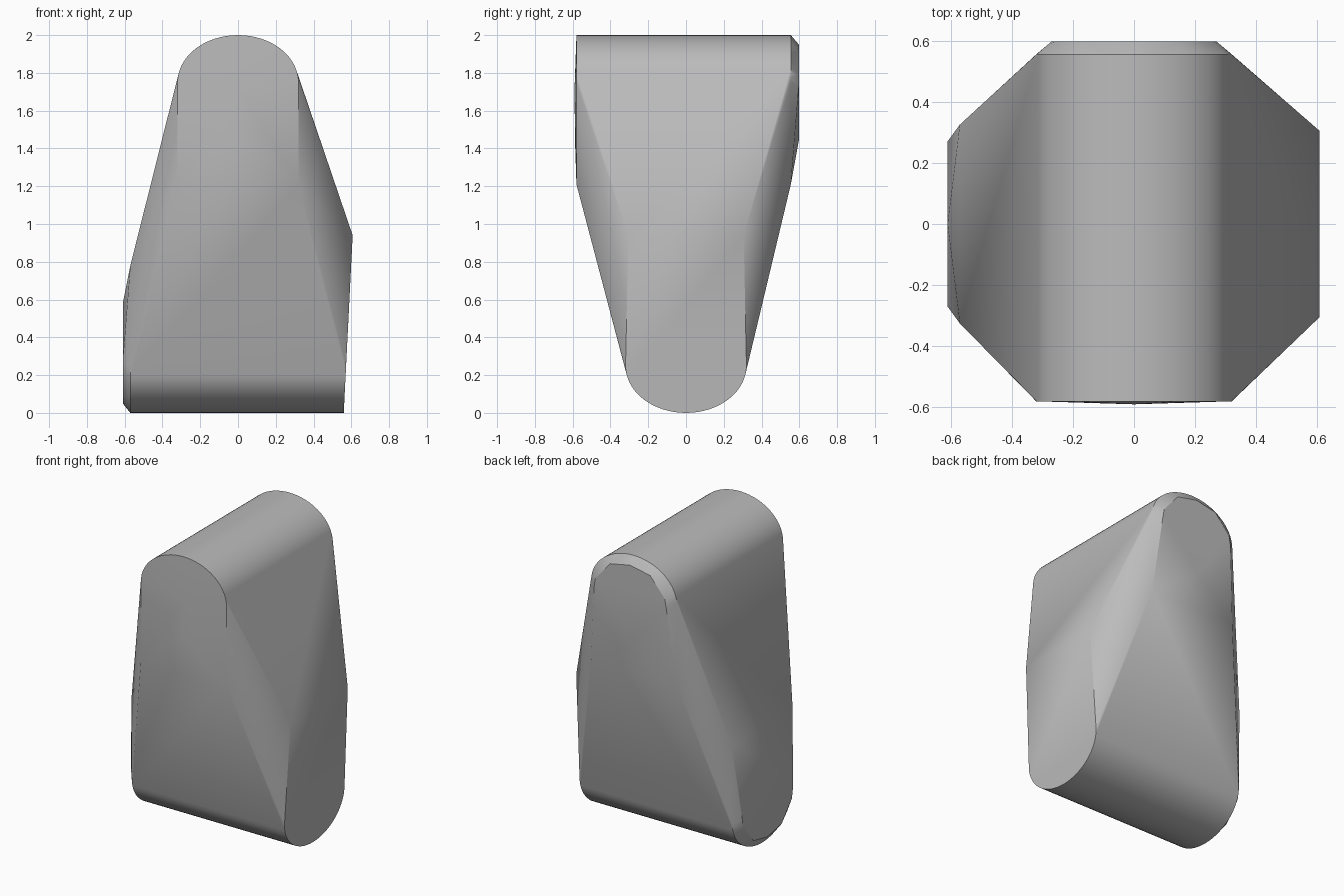
import bpy, bmesh, math

cube = bpy.data.objects.get("Cube")
if cube:
    bpy.data.objects.remove(cube, do_unlink=True)

HALF, DROP = 0.32, 0.25   # half width and height of the rounded ridges


def arch(steps=32):
    """Half-ellipse as (across, rise) pairs."""
    return [(HALF * math.cos(math.pi * i / steps), DROP * math.sin(math.pi * i / steps))
            for i in range(steps + 1)]


points = []

# Rounded top ridge running front to back, rounded bottom ridge running side to side
for across, rise in arch():
    for y in (-0.58, 0.555):
        points.append((across, y, 1.75 + rise))
    z = DROP - rise
    points.append((-0.57, across, z))
    points.append((0.56 + 0.048 * z, across, z))

# Lower corners of the end faces
for s in (-1, 1):
    points += [(s * HALF, -0.58, 1.21), (s * HALF, 0.555, 1.21),
               (0.607, s * 0.305, 0.94), (-0.57, s * 0.325, 0.78)]

# Slight bulge of the front face
points += [(0, -0.59, 1.72), (0, -0.588, 1.45)]

# Raised, bevelled plateaus on the back and on the -x end
for across, height in ((0.27, 0.27), (0.26, 0.21), (0.15, 0.08), (0, 0.05)):
    for s in (-1, 1):
        points.append((s * across, 0.597, 2 - height))
        points.append((-0.61, s * across, height))
points += [(0, 0.597, 1.44), (-0.61, 0, 0.58)]

# Wrap everything in one solid
bm = bmesh.new()
for p in points:
    bm.verts.new(p)
bmesh.ops.remove_doubles(bm, verts=bm.verts[:], dist=0.0005)
result = bmesh.ops.convex_hull(bm, input=bm.verts[:])
loose = {v for v in result["geom_interior"] + result["geom_unused"]
         if isinstance(v, bmesh.types.BMVert)}
bmesh.ops.delete(bm, geom=list(loose), context="VERTS")
bmesh.ops.dissolve_limit(bm, angle_limit=0.01, verts=bm.verts[:], edges=bm.edges[:])
bmesh.ops.recalc_face_normals(bm, faces=bm.faces[:])

mesh = bpy.data.meshes.new("twisted_wedge_body")
bm.to_mesh(mesh)
bm.free()
body = bpy.data.objects.new("twisted_wedge_body", mesh)
bpy.context.collection.objects.link(body)

# Plain grey surface
grey = bpy.data.materials.new("plain_grey")
grey.use_nodes = True
grey.diffuse_color = (0.5, 0.5, 0.5, 1)
grey.node_tree.nodes["Principled BSDF"].inputs["Base Color"].default_value = (0.5, 0.5, 0.5, 1)
mesh.materials.append(grey)

bpy.ops.object.select_all(action="DESELECT")
body.select_set(True)
bpy.context.view_layer.objects.active = body
bpy.ops.object.shade_smooth_by_angle(angle=math.radians(30))
